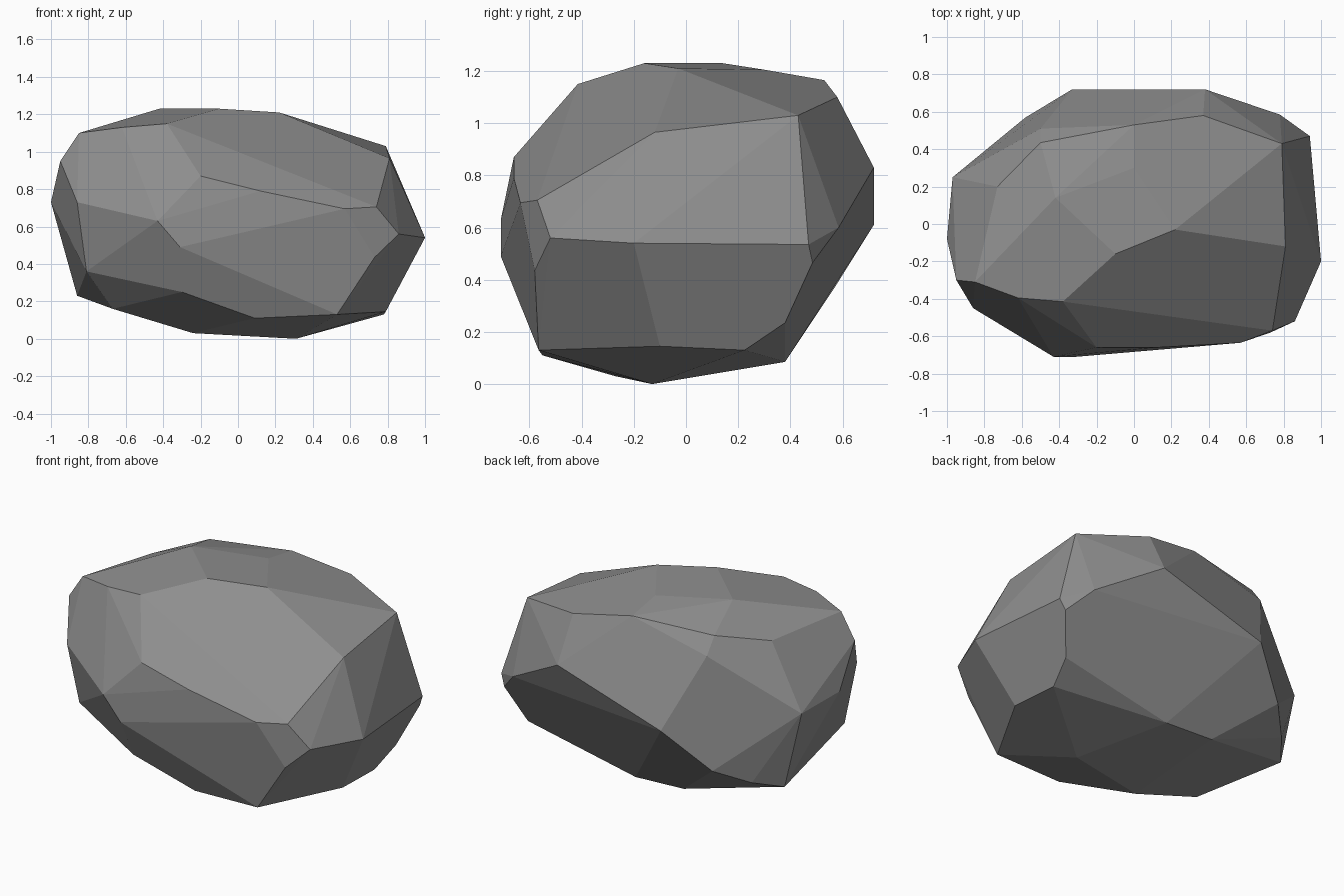
import bpy
import bmesh
import math

default_cube = bpy.data.objects.get("Cube")
if default_cube:
    bpy.data.objects.remove(default_cube, do_unlink=True)


def flat_material(name, colour):
    """One plain colour for both the viewport and a render."""
    material = bpy.data.materials.new(name)
    material.use_nodes = True
    material.diffuse_color = colour
    shader = material.node_tree.nodes["Principled BSDF"]
    shader.inputs["Base Color"].default_value = colour
    shader.inputs["Roughness"].default_value = 0.9
    return material


# Corners of the chipped stone, grouped by region
crown = [(-.42, .14, 1.23), (-.1, -.16, 1.23), (.22, -.03, 1.21), (0, .3, 1.205),
         (0, .53, 1.165), (-.18, -.28, 1.185), (-.38, -.415, 1.15), (-.62, -.395, 1.13),
         (-.85, -.31, 1.1), (-.73, .2, 1.08), (-.5, .435, 1.14)]
right_end = [(.81, -.12, .965), (.79, .43, 1.03), (1, -.2, .54), (.94, .47, .535),
             (.86, -.52, .56), (.74, -.57, .705), (.73, -.58, .435), (.91, .485, .465)]
front_face = [(.57, -.635, .695), (.12, -.66, .79), (-.2, -.66, .87), (-.43, -.71, .63),
              (-.31, -.71, .49), (-.86, -.45, .73)]
left_end = [(-.95, -.3, .95), (-1, -.08, .73), (-.97, .25, .71), (-.81, -.4, .36)]
back_face = [(.37, .58, 1.1), (.38, .72, .83), (-.33, .72, .61), (.78, .585, .6),
             (-.5, .51, 1.04), (-.58, .57, .37), (-.74, .41, .28)]
underside = [(.53, -.565, .13), (.09, -.55, .11), (-.3, -.6, .25), (.79, -.1, .145),
             (.82, .38, .235), (.78, .225, .13), (.31, -.13, 0), (-.24, -.27, .03),
             (.08, .38, .085), (-.25, .38, .1), (-.86, .26, .23), (-.67, -.25, .16)]

# Wrap the corners in a shell, then merge nearly level triangles into broad facets
shell = bmesh.new()
for region in (crown, right_end, front_face, left_end, back_face, underside):
    for corner in region:
        shell.verts.new(corner)
hull = bmesh.ops.convex_hull(shell, input=shell.verts[:])
loose = [v for v in shell.verts if not v.link_faces]
bmesh.ops.delete(shell, geom=loose, context="VERTS")
bmesh.ops.dissolve_limit(shell, angle_limit=math.radians(6),
                         verts=shell.verts[:], edges=shell.edges[:])
bmesh.ops.recalc_face_normals(shell, faces=shell.faces[:])

# The finished stone, flat shaded in a single grey
mesh = bpy.data.meshes.new("rock")
shell.to_mesh(mesh)
shell.free()
mesh.materials.append(flat_material("stone grey", (.27, .27, .27, 1)))
rock = bpy.data.objects.new("rock", mesh)
bpy.context.collection.objects.link(rock)
